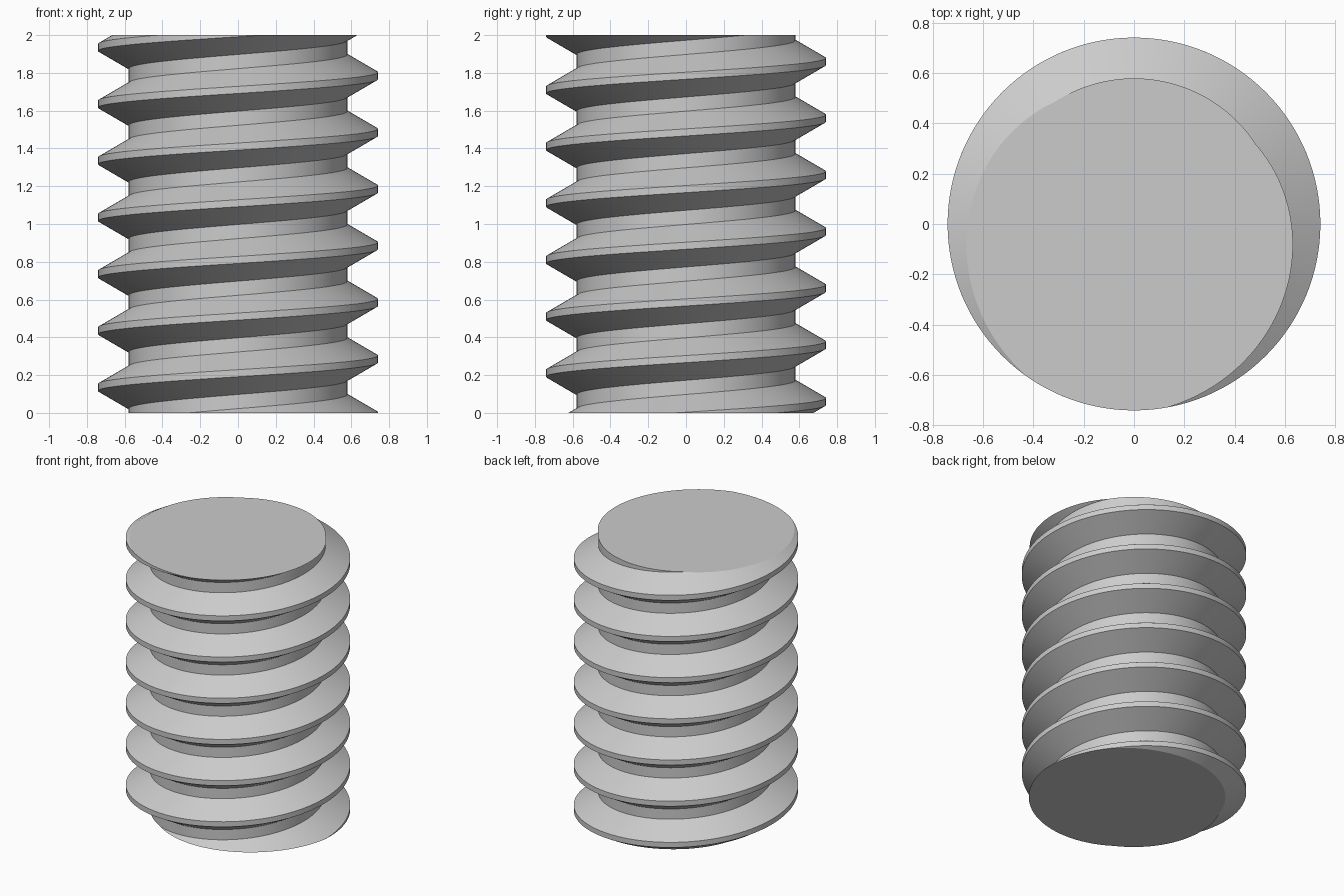
import bpy, bmesh, math
from mathutils import Vector

cube = bpy.data.objects.get("Cube")
if cube:
    bpy.data.objects.remove(cube, do_unlink=True)

PITCH, CREST_R, ROOT_R, HEIGHT = 0.3, 0.741, 0.579, 2.0
TURNS, STEPS = 9, 128
START = -0.315  # crest height of the first turn on the +x side

steel = bpy.data.materials.new("light_grey")
steel.use_nodes = True
colour = (0.6, 0.6, 0.6, 1)
steel.diffuse_color = colour
steel.node_tree.nodes["Principled BSDF"].inputs["Base Color"].default_value = colour

# Thread profile over one pitch: root flat, lower flank, crest flat, upper flank
bm = bmesh.new()
profile = [(ROOT_R, -5 / 8), (ROOT_R, -3 / 8), (CREST_R, -1 / 16),
           (CREST_R, 1 / 16), (ROOT_R, 3 / 8)]
verts = [bm.verts.new((r, 0, START + t * PITCH)) for r, t in profile]
edges = [bm.edges.new(pair) for pair in zip(verts, verts[1:])]

# Sweep the profile along a right-handed helix and weld the turns
bmesh.ops.spin(bm, geom=verts + edges, cent=(0, 0, 0), axis=(0, 0, 1),
               dvec=Vector((0, 0, PITCH / STEPS)),
               angle=TURNS * math.tau, steps=TURNS * STEPS)
bmesh.ops.remove_doubles(bm, verts=bm.verts, dist=0.0005)

# Cut both ends flat and cap them
for z, side in ((0, -1), (HEIGHT, 1)):
    cut = bmesh.ops.bisect_plane(bm, geom=bm.verts[:] + bm.edges[:] + bm.faces[:],
                                 dist=1e-6, plane_co=(0, 0, z),
                                 plane_no=(0, 0, side), clear_outer=True)
    rim = [e for e in cut["geom_cut"] if isinstance(e, bmesh.types.BMEdge)]
    bmesh.ops.edgeloop_fill(bm, edges=rim)
bmesh.ops.recalc_face_normals(bm, faces=bm.faces)

mesh = bpy.data.meshes.new("threaded_rod")
bm.to_mesh(mesh)
bm.free()
mesh.materials.append(steel)
rod = bpy.data.objects.new("threaded_rod", mesh)
bpy.context.collection.objects.link(rod)

# Smooth along the helix, sharp at thread edges and end caps
bpy.ops.object.select_all(action="DESELECT")
rod.select_set(True)
bpy.context.view_layer.objects.active = rod
bpy.ops.object.shade_smooth_by_angle(angle=math.radians(20))
